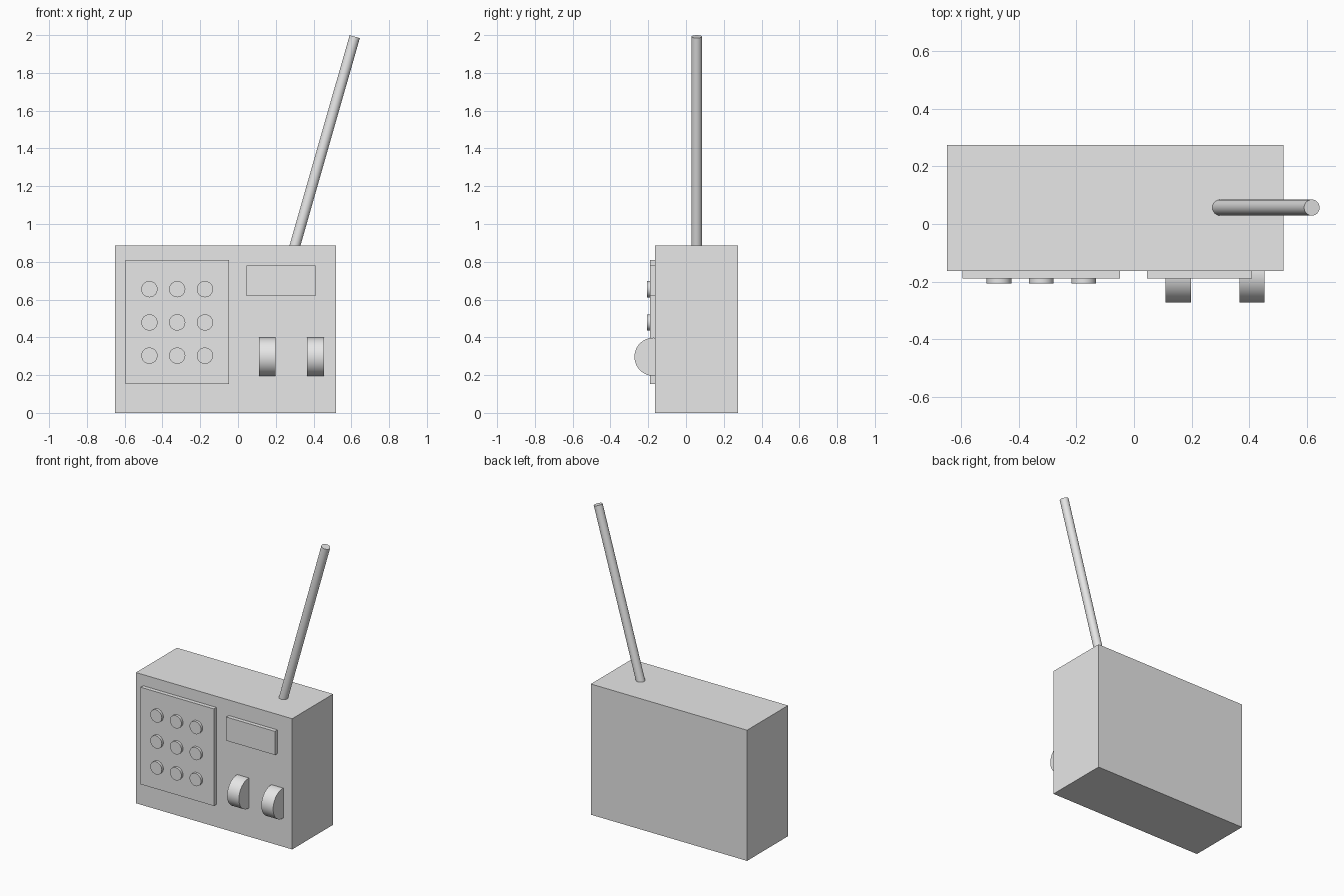
import bpy
import math
from mathutils import Vector

if "Cube" in bpy.data.objects:
    bpy.data.objects.remove(bpy.data.objects["Cube"])

grey = bpy.data.materials.new("plain_grey")
grey.diffuse_color = (0.8, 0.8, 0.8, 1)
grey.use_nodes = True
grey.node_tree.nodes["Principled BSDF"].inputs["Base Color"].default_value = grey.diffuse_color


def box(name, x0, x1, y0, y1, z0, z1):
    """Axis-aligned box given by its limits."""
    bpy.ops.mesh.primitive_cube_add(
        size=1, location=((x0 + x1) / 2, (y0 + y1) / 2, (z0 + z1) / 2))
    ob = bpy.context.object
    ob.name = name
    ob.scale = (x1 - x0, y1 - y0, z1 - z0)
    bpy.ops.object.transform_apply(location=False, rotation=False, scale=True)
    ob.data.materials.append(grey)
    return ob


def rod(name, start, end, radius, sides):
    """Smooth cylinder running between two points."""
    a, b = Vector(start), Vector(end)
    bpy.ops.mesh.primitive_cylinder_add(
        vertices=sides, radius=radius, depth=(b - a).length,
        location=(a + b) / 2, rotation=(b - a).to_track_quat('Z', 'Y').to_euler())
    ob = bpy.context.object
    ob.name = name
    ob.data.materials.append(grey)
    bpy.ops.object.shade_smooth_by_angle(angle=math.radians(30))
    return ob


# Case with the raised keypad plate and display plate
FRONT = -0.163
box("case", -0.65, 0.52, FRONT, 0.275, 0, 0.885)
box("keypad_plate", -0.596, -0.048, -0.19, FRONT + 0.01, 0.153, 0.81)
box("display_plate", 0.045, 0.41, -0.19, FRONT + 0.01, 0.62, 0.78)

# Three by three round buttons
for row in range(3):
    for col in range(3):
        x, z = -0.469 + 0.147 * col, 0.303 + 0.176 * row
        rod(f"button_{row}_{col}", (x, -0.18, z), (x, -0.207, z), 0.043, 32)

# Two thumb wheels half sunk into the case
for i, x in enumerate((0.11, 0.366)):
    rod(f"dial_wheel_{i}", (x, -0.172, 0.297), (x + 0.088, -0.172, 0.297), 0.101, 48)

# Tilted aerial rising from the top
rod("aerial", (0.297, 0.057, 0.87), (0.618, 0.057, 1.992), 0.028, 32)
